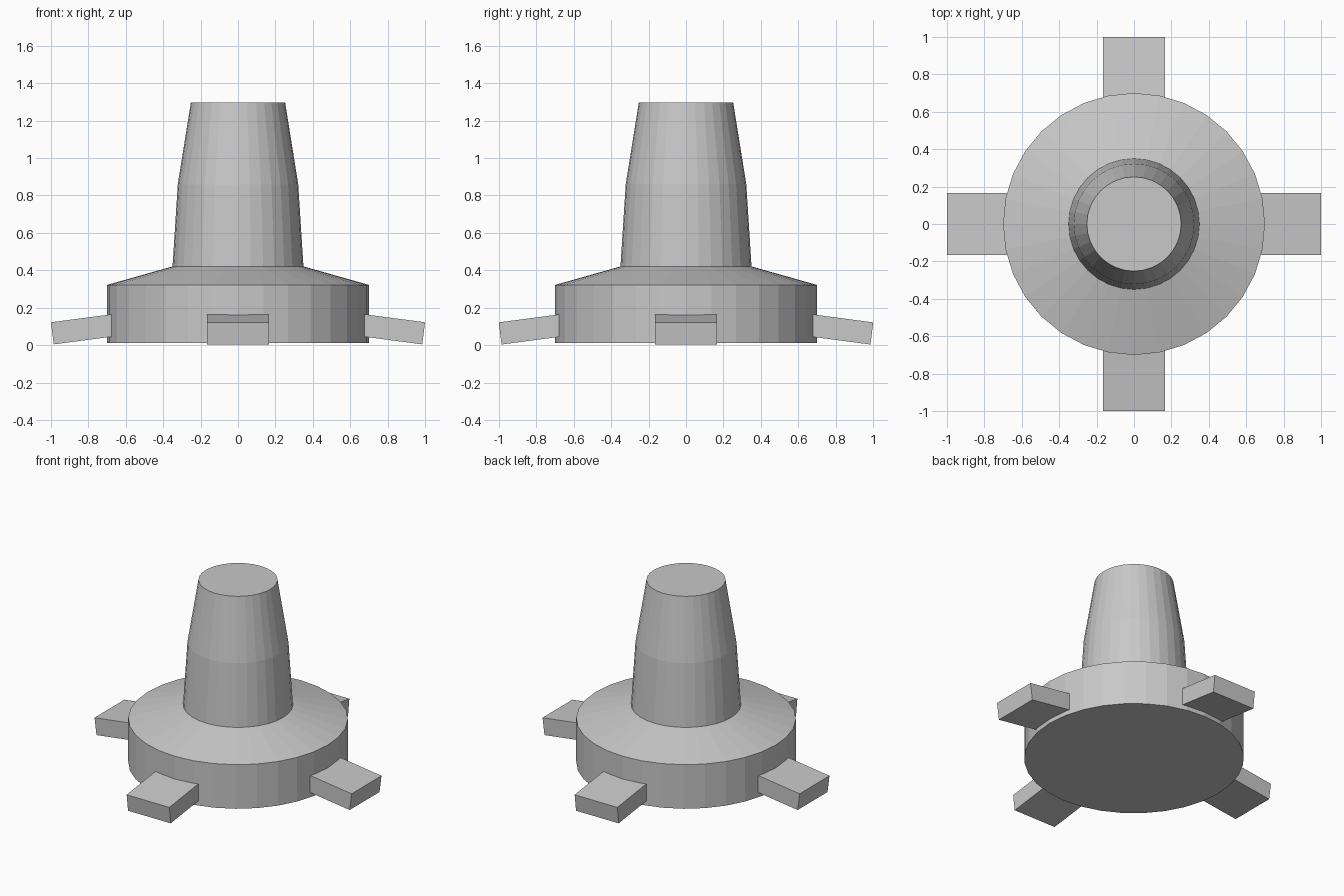
import bpy, bmesh, math
from mathutils import Matrix, Vector

cube = bpy.data.objects.get("Cube")
if cube:
    bpy.data.objects.remove(cube, do_unlink=True)

SIDES = 32

grey = bpy.data.materials.new("plain grey")
grey.use_nodes = True
color = (0.58, 0.58, 0.58, 1)
grey.diffuse_color = color
grey.node_tree.nodes["Principled BSDF"].inputs["Base Color"].default_value = color


def add_object(name, bm):
    bmesh.ops.recalc_face_normals(bm, faces=bm.faces)
    mesh = bpy.data.meshes.new(name)
    bm.to_mesh(mesh)
    bm.free()
    mesh.materials.append(grey)
    obj = bpy.data.objects.new(name, mesh)
    bpy.context.collection.objects.link(obj)
    return obj


def lathe(name, profile):
    """Closed, faceted solid from (radius, height) rings."""
    bm = bmesh.new()
    rings = []
    for r, z in profile:
        angles = [math.tau * i / SIDES for i in range(SIDES)]
        rings.append([bm.verts.new((r * math.cos(a), r * math.sin(a), z)) for a in angles])
    for low, high in zip(rings, rings[1:]):
        for i in range(SIDES):
            j = (i + 1) % SIDES
            bm.faces.new((low[i], low[j], high[j], high[i]))
    bm.faces.new(rings[0])
    bm.faces.new(rings[-1])
    return add_object(name, bm)


# Round base with sloped shoulder, and tapered stem
lathe("base", [(0.70, 0.012), (0.70, 0.322), (0.345, 0.422)])
lathe("stem", [(0.35, 0.42), (0.322, 0.86), (0.252, 1.297)])


# Four feet sloping down and outward: side outline extruded across the width
def foot(name, angle):
    outline = [(0.50, 0.068), (0.985, 0.004), (1.0, 0.122), (0.515, 0.186)]
    bm = bmesh.new()
    face = bm.faces.new([bm.verts.new((x, -0.166, z)) for x, z in outline])
    result = bmesh.ops.extrude_face_region(bm, geom=[face])
    moved = [v for v in result["geom"] if isinstance(v, bmesh.types.BMVert)]
    bmesh.ops.translate(bm, verts=moved, vec=Vector((0, 0.332, 0)))
    bmesh.ops.transform(bm, matrix=Matrix.Rotation(angle, 4, "Z"), verts=bm.verts)
    return add_object(name, bm)


for i, side in enumerate(("left", "back", "right", "front")):
    foot(side + "_foot", i * math.pi / 2)
